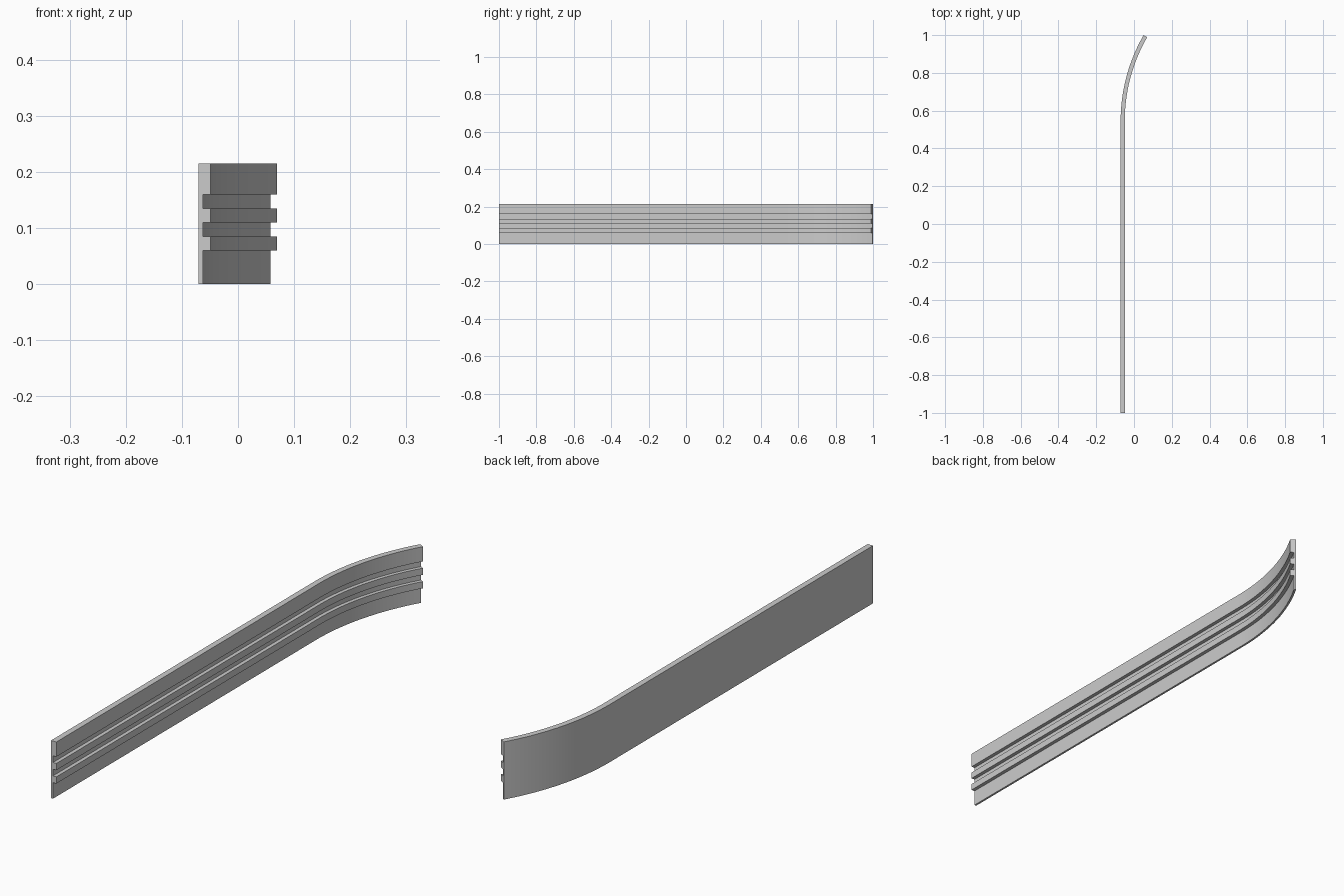
import bpy, bmesh, math

if "Cube" in bpy.data.objects:
    bpy.data.objects.remove(bpy.data.objects["Cube"])

R = 0.908                    # outer (back) bend radius
BEND = math.radians(30)
HALF_X = 0.0708
Y0 = 1 - R * math.sin(BEND)  # where the bend starts
SEGS = 32
BACK, FULL = 0.008, 0.022    # panel and rail thickness


def place(depth, t):
    """Point at a given depth from the back face, t in 0..1 along the bend (t < 0 = straight end)."""
    cx = -HALF_X + R
    if t < 0:
        return -HALF_X + depth, -1.0
    a = t * BEND
    return cx - (R - depth) * math.cos(a), Y0 + (R - depth) * math.sin(a)


def sweep(name, profile):
    bm = bmesh.new()
    rings = []
    for t in [-1] + [i / SEGS for i in range(SEGS + 1)]:
        ring = []
        for d, z in profile:
            x, y = place(d, t)
            ring.append(bm.verts.new((x, y, z)))
        rings.append(ring)
    n = len(profile)
    for a, b in zip(rings, rings[1:]):
        for i in range(n):
            j = (i + 1) % n
            bm.faces.new((a[i], a[j], b[j], b[i]))
    bm.faces.new(rings[0])
    bm.faces.new(rings[-1][::-1])
    bmesh.ops.recalc_face_normals(bm, faces=bm.faces[:])
    me = bpy.data.meshes.new(name)
    bm.to_mesh(me)
    bm.free()
    ob = bpy.data.objects.new(name, me)
    bpy.context.collection.objects.link(ob)
    bpy.context.view_layer.objects.active = ob
    ob.select_set(True)
    bpy.ops.object.shade_smooth_by_angle(angle=math.radians(30))
    ob.select_set(False)


# Cross-section: thin backing, two slim rails and a tall top rail with grooves between
profile = [(0, 0), (BACK, 0)]
for z0, z1 in ((0.06, 0.085), (0.11, 0.135), (0.16, 0.215)):
    profile += [(BACK, z0), (FULL, z0), (FULL, z1)]
    if z1 < 0.2:
        profile.append((BACK, z1))
profile.append((0, 0.215))

sweep("grooved_curved_panel", profile)
